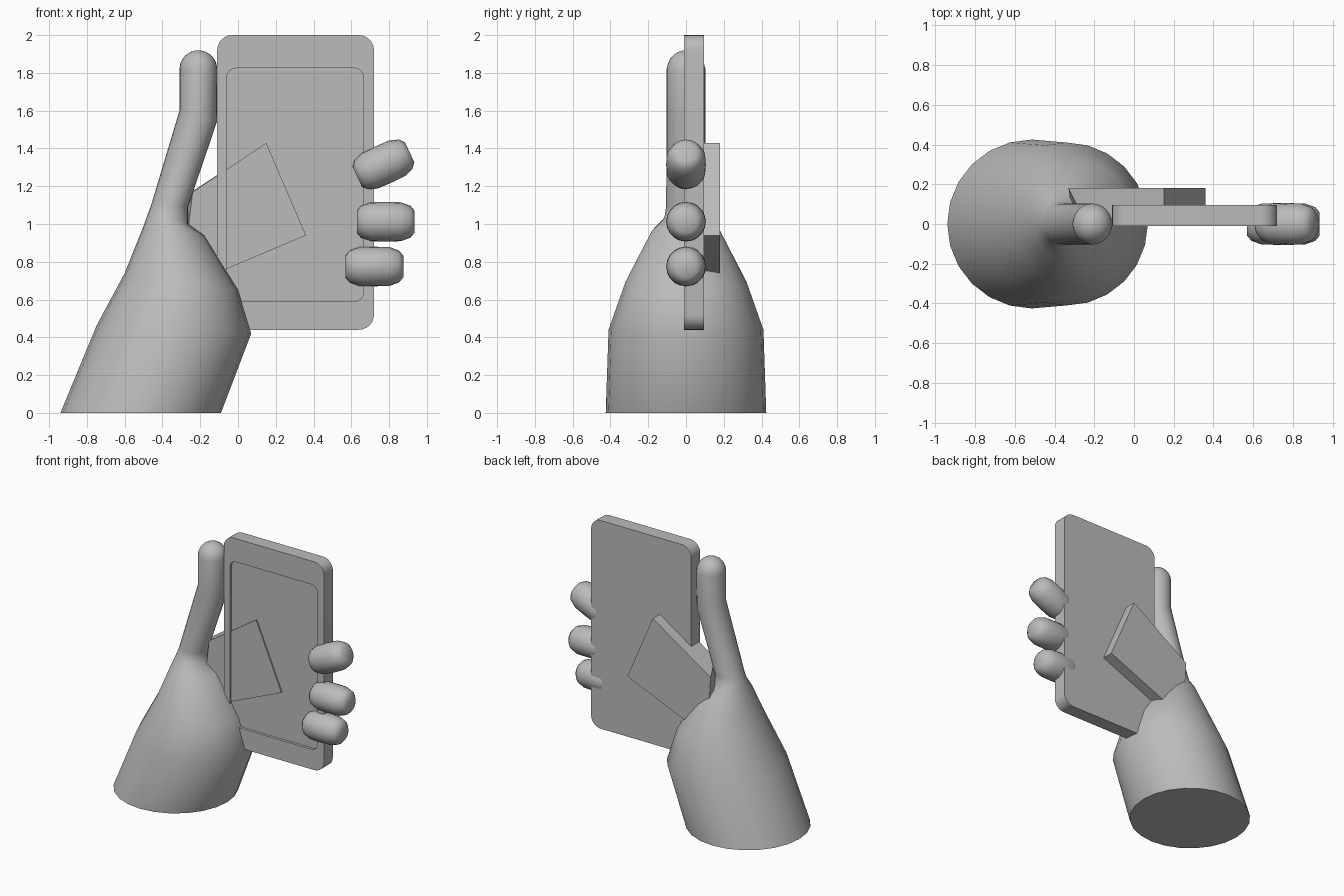
import bpy, bmesh
from math import sin, cos, pi, radians
from mathutils import Vector, Matrix

cube = bpy.data.objects.get("Cube")
if cube:
    bpy.data.objects.remove(cube)

GREY = (0.5, 0.5, 0.5, 1)
mat = bpy.data.materials.new("plain grey")
mat.use_nodes = True
mat.diffuse_color = GREY
mat.node_tree.nodes["Principled BSDF"].inputs["Base Color"].default_value = GREY


def loft(name, rings, angle=40):
    """Skin a series of equal-count rings and cap both ends."""
    bm = bmesh.new()
    loops = [[bm.verts.new(p) for p in ring] for ring in rings]
    n = len(loops[0])
    for a, b in zip(loops, loops[1:]):
        for i in range(n):
            j = (i + 1) % n
            bm.faces.new((a[i], a[j], b[j], b[i]))
    bm.faces.new(loops[0][::-1])
    bm.faces.new(loops[-1])
    bmesh.ops.recalc_face_normals(bm, faces=bm.faces)
    mesh = bpy.data.meshes.new(name)
    bm.to_mesh(mesh)
    bm.free()
    mesh.materials.append(mat)
    mesh.shade_smooth()
    mesh.set_sharp_from_angle(angle=radians(angle))
    obj = bpy.data.objects.new(name, mesh)
    bpy.context.collection.objects.link(obj)
    return obj


def ellipse(left, right, half_y, n=24):
    """Ring spanning two (x, z) points, with the given half depth."""
    a, b = Vector((left[0], 0, left[1])), Vector((right[0], 0, right[1]))
    mid, half = (a + b) / 2, (b - a) / 2
    return [mid + half * cos(2 * pi * i / n) + Vector((0, half_y * sin(2 * pi * i / n), 0))
            for i in range(n)]


def rounded_rect(x0, x1, z0, z1, r, y, steps=6):
    corners = [(x1 - r, z1 - r), (x0 + r, z1 - r), (x0 + r, z0 + r), (x1 - r, z0 + r)]
    pts = []
    for k, (cx, cz) in enumerate(corners):
        for s in range(steps + 1):
            t = (k + s / steps) * pi / 2
            pts.append(Vector((cx + r * cos(t), y, cz + r * sin(t))))
    return pts


# Wrist, palm and thumb in one skin
hand = [
    ellipse((-0.94, 0), (-0.09, 0), 0.425),
    ellipse((-0.75, 0.46), (0.07, 0.42), 0.41),
    ellipse((-0.6, 0.74), (0, 0.65), 0.32),
    ellipse((-0.5, 0.99), (-0.18, 0.94), 0.18),
    ellipse((-0.475, 1.06), (-0.265, 1.0), 0.115),
    ellipse((-0.46, 1.1), (-0.265, 1.09), 0.105),
    ellipse((-0.31, 1.6), (-0.112, 1.54), 0.103),
    ellipse((-0.31, 1.82), (-0.11, 1.82), 0.103),
]
for k in range(1, 6):
    t = k * pi / 11
    r = 0.1 * cos(t)
    z = 1.82 + 0.1 * sin(t)
    hand.append(ellipse((-0.21 - r, z), (-0.21 + r, z), r))
loft("hand_with_thumb", hand, 60)

# Handset with a shallow screen recess
outer = (-0.11, 0.72, 0.44, 2.0, 0.08)
screen = (-0.06, 0.665, 0.59, 1.825, 0.05)
loft("handset", [rounded_rect(*screen, 0.01), rounded_rect(*screen, -0.01),
                 rounded_rect(*outer, -0.01), rounded_rect(*outer, 0.095)])

# Flat palm slab supporting the handset
front = [(0.15, 1.43), (0.36, 0.94), (-0.3, 0.66), (-0.24, 1.17)]
back = front[:3] + [(-0.33, 1.115)]
loft("palm_slab", [[Vector((x, y, z)) for x, z in pts]
                   for pts, y in ((front, 0), (back, 0.18))], 20)

# Stubby fingertips gripping the far edge
profile = [(-0.153, 0.058), (-0.13, 0.085), (-0.08, 0.103), (0, 0.105),
           (0.08, 0.103), (0.13, 0.085), (0.153, 0.058)]
fingers = [("upper", 0.77, 1.315, 25), ("middle", 0.782, 1.012, 0), ("lower", 0.722, 0.775, 0)]
for label, x, z, tilt in fingers:
    place = Matrix.Translation((x, 0, z)) @ Matrix.Rotation(radians(-tilt), 4, 'Y')
    rings = [[place @ Vector((d, r * cos(2 * pi * i / 20), r * sin(2 * pi * i / 20)))
              for i in range(20)] for d, r in profile]
    loft(label + "_finger", rings, 45)
